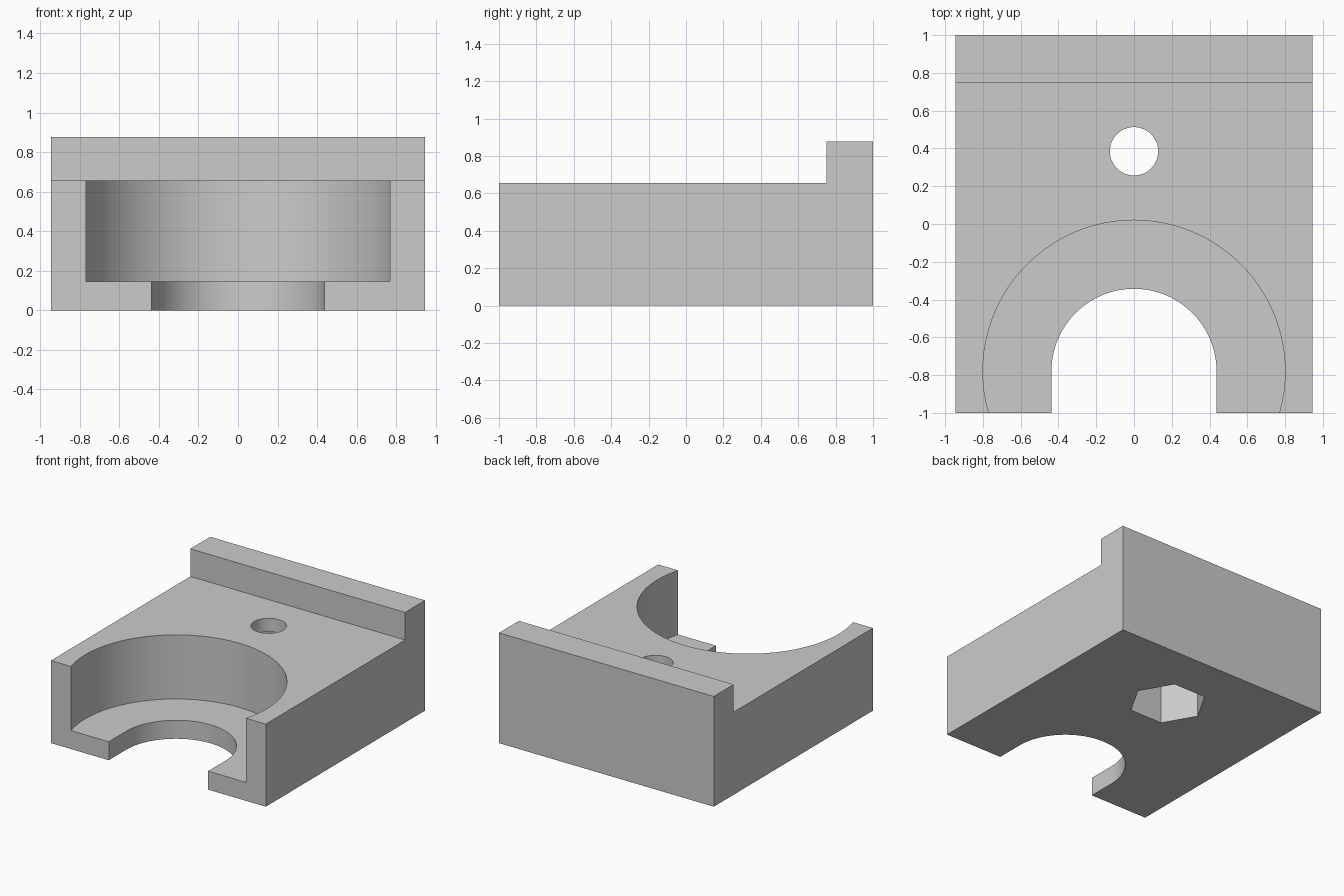
import bpy, bmesh, math

if "Cube" in bpy.data.objects:
    bpy.data.objects.remove(bpy.data.objects["Cube"], do_unlink=True)

HALF_W, BASE_H, LIP_H = 0.945, 0.657, 0.877
LIP_Y = 0.75
SOCKET_Y, SOCKET_R, SLOT_R, FLOOR = -0.78, 0.80, 0.437, 0.147
BOLT_Y, BOLT_R, NUT_R, NUT_TOP = 0.385, 0.128, 0.285, 0.55

grey = bpy.data.materials.new("plain_grey")
grey.use_nodes = True
colour = (0.6, 0.6, 0.6, 1)
grey.diffuse_color = colour
grey.node_tree.nodes["Principled BSDF"].inputs["Base Color"].default_value = colour


def prism(name, points, offset):
    """Extrude a flat outline by an offset vector into a closed solid."""
    bm = bmesh.new()
    face = bm.faces.new([bm.verts.new(p) for p in points])
    top = bmesh.ops.extrude_face_region(bm, geom=[face])["geom"]
    bmesh.ops.translate(bm, vec=offset,
                        verts=[g for g in top if isinstance(g, bmesh.types.BMVert)])
    bmesh.ops.recalc_face_normals(bm, faces=bm.faces)
    mesh = bpy.data.meshes.new(name)
    bm.to_mesh(mesh)
    bm.free()
    obj = bpy.data.objects.new(name, mesh)
    bpy.context.collection.objects.link(obj)
    mesh.materials.append(grey)
    return obj


def arc(r, y, z, n, sweep=math.tau):
    """Points on an arc; a full sweep leaves out the repeated end point."""
    count = n if sweep == math.tau else n + 1
    return [(r * math.cos(sweep * i / n), y + r * math.sin(sweep * i / n), z)
            for i in range(count)]


# Base block with the raised lip along the back
profile = [(-1, 0), (1, 0), (1, LIP_H), (LIP_Y, LIP_H), (LIP_Y, BASE_H), (-1, BASE_H)]
block = prism("holder_block", [(-HALF_W, y, z) for y, z in profile], (2 * HALF_W, 0, 0))

# Round socket, open-fronted shaft slot, bolt hole and hexagonal nut trap
slot = arc(SLOT_R, SOCKET_Y, -0.1, 48, math.pi) + [(-SLOT_R, -1.2, -0.1), (SLOT_R, -1.2, -0.1)]
cutters = [
    prism("socket_cutter", arc(SOCKET_R, SOCKET_Y, FLOOR, 96), (0, 0, 1)),
    prism("slot_cutter", slot, (0, 0, 0.5)),
    prism("nut_trap_cutter", arc(NUT_R, BOLT_Y, -0.1, 6), (0, 0, NUT_TOP + 0.1)),
    prism("bolt_hole_cutter", arc(BOLT_R, BOLT_Y, 0.3, 48), (0, 0, 0.6)),
]
bpy.context.view_layer.objects.active = block
for cutter in cutters:
    cutter.hide_render = True
    cut = block.modifiers.new(cutter.name, "BOOLEAN")
    cut.operation, cut.solver, cut.object = "DIFFERENCE", "EXACT", cutter
    bpy.ops.object.modifier_apply(modifier=cut.name)
    bpy.data.objects.remove(cutter, do_unlink=True)

# Smooth the round walls and keep the corners crisp
bpy.ops.object.select_all(action="DESELECT")
block.select_set(True)
bpy.ops.object.shade_smooth_by_angle(angle=math.radians(30))
